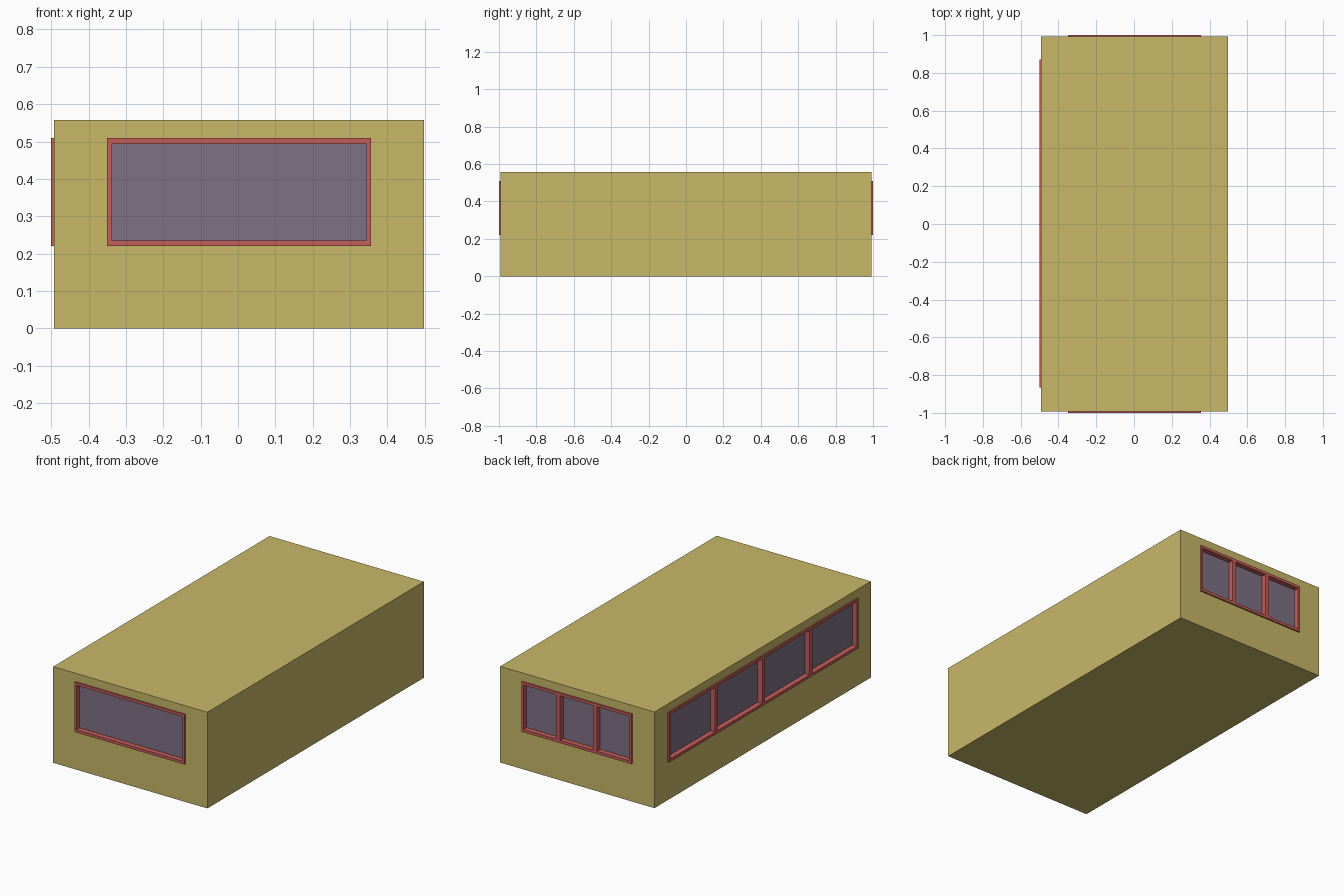
import bpy, bmesh, math
from mathutils import Matrix, Vector

if "Cube" in bpy.data.objects:
    bpy.data.objects.remove(bpy.data.objects["Cube"], do_unlink=True)


def make_material(name, rgb):
    mat = bpy.data.materials.new(name)
    mat.use_nodes = True
    mat.diffuse_color = (*rgb, 1)
    mat.node_tree.nodes["Principled BSDF"].inputs["Base Color"].default_value = (*rgb, 1)
    return mat


WALL = make_material("ochre wall", (0.58, 0.48, 0.138))
FRAME = make_material("red frame", (0.56, 0.11, 0.10))
GLASS = make_material("violet glass", (0.21, 0.165, 0.235))


def make_boxes(name, boxes, mat=None, matrix=Matrix()):
    """One object made of boxes, each given by its low and high corner."""
    bm = bmesh.new()
    for low, high in boxes:
        low, high = Vector(low), Vector(high)
        place = Matrix.Translation((low + high) / 2) @ Matrix.Diagonal((*(high - low), 1))
        bmesh.ops.create_cube(bm, size=1, matrix=place)
    bm.transform(matrix)
    mesh = bpy.data.meshes.new(name)
    bm.to_mesh(mesh)
    bm.free()
    if mat:
        mesh.materials.append(mat)
    obj = bpy.data.objects.new(name, mesh)
    bpy.context.collection.objects.link(obj)
    return obj


# Main block
body = make_boxes("building_body", [((-0.492, -0.992, 0), (0.498, 0.992, 0.558))], WALL)

BOTTOM, TOP = 0.22, 0.51
BAR = 0.016            # frame bar width
OUT, DEEP = 0.008, 0.03  # frame projection and pocket depth


def add_window(side, center, angle, width, panes):
    """Framed window recessed in a wall; locally it faces -y."""
    place = Matrix.Translation(center) @ Matrix.Rotation(angle, 4, "Z")
    half = width / 2

    # Pocket in the wall
    cutter = make_boxes("cutter", [((-half, -0.1, BOTTOM), (half, DEEP, TOP))], None, place)
    cutter.hide_render = True
    cut = body.modifiers.new(side + "_pocket", "BOOLEAN")
    cut.operation, cut.solver, cut.object = "DIFFERENCE", "EXACT", cutter
    bpy.context.view_layer.objects.active = body
    bpy.ops.object.modifier_apply(modifier=cut.name)
    bpy.data.objects.remove(cutter, do_unlink=True)

    # Rails, end posts and mullions
    bars = [((-half, -OUT, z), (half, DEEP, z + BAR)) for z in (BOTTOM, TOP - BAR)]
    for i in range(panes + 1):
        x = -half + width * i / panes
        left = x if i == 0 else x - BAR * 0.8
        right = x if i == panes else x + BAR * 0.8
        bars.append(((left, -OUT, BOTTOM + BAR), (right, DEEP, TOP - BAR)))
    make_boxes(side + "_window_frame", bars, FRAME, place)

    # Glass
    glass = ((-half + BAR / 2, DEEP - 0.008, BOTTOM + BAR / 2),
             (half - BAR / 2, DEEP - 0.001, TOP - BAR / 2))
    make_boxes(side + "_window_glass", [glass], GLASS, place)


add_window("front", (0.003, -0.992, 0), 0, 0.706, 1)
add_window("back", (0.003, 0.992, 0), math.pi, 0.706, 3)
add_window("side", (-0.492, 0.002, 0), -math.pi / 2, 1.736, 4)
